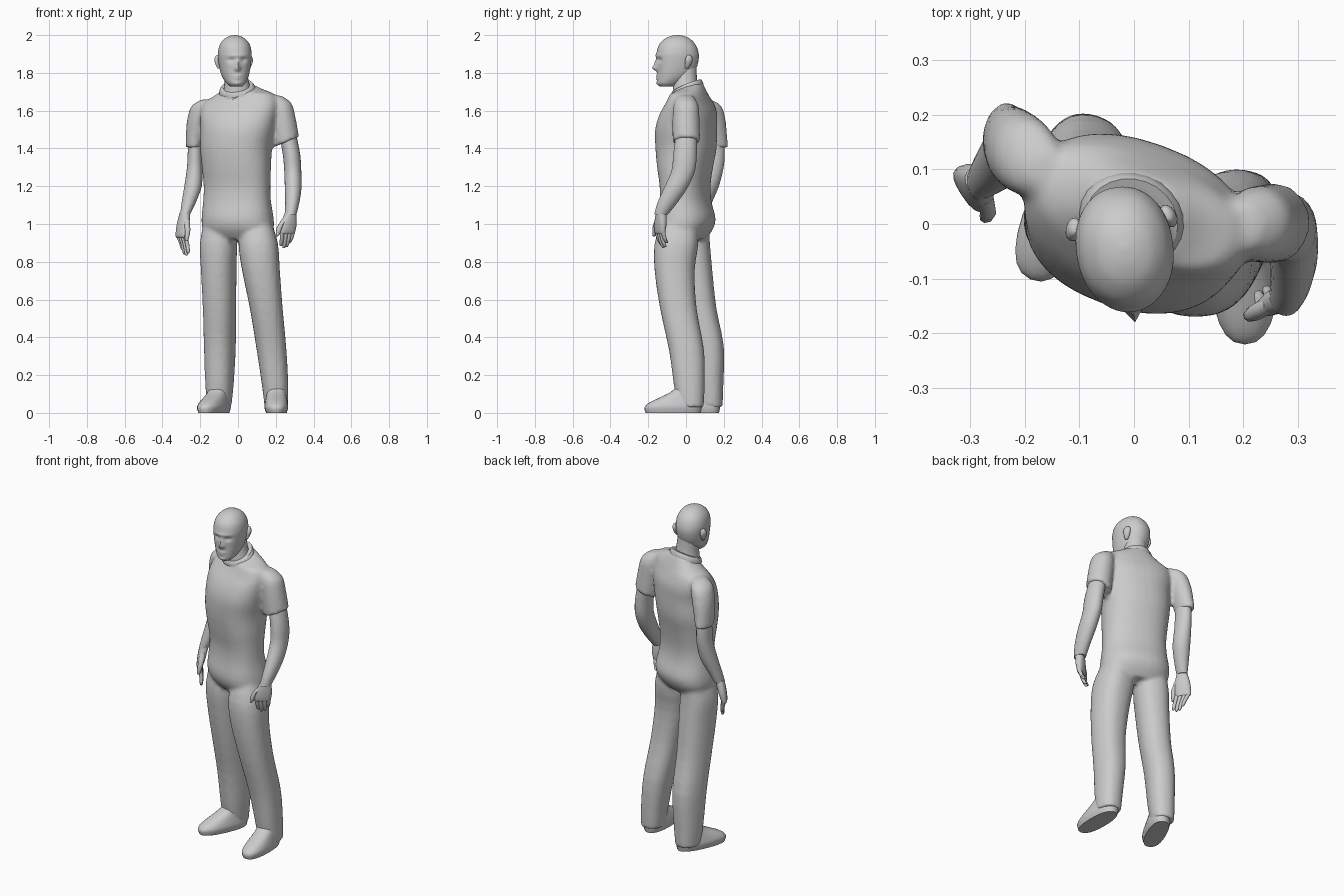
import bpy, bmesh, math
from mathutils import Vector


def spline(a, b, c, d, t):
    return [0.5 * (2 * q + (r - p) * t + (2 * p - 5 * q + 4 * r - s) * t * t
                   + (3 * q - p - 3 * r + s) * t ** 3) for p, q, r, s in zip(a, b, c, d)]


def loft(bm, sections, yaw=0, power=2.0, seg=24, steps=3):
    """Skin of rounded sections: x, y, z, half width, half depth, side tilt, front tilt."""
    s = [list(p) + [0] * (7 - len(p)) for p in sections]
    path = []
    for i in range(len(s) - 1):
        for k in range(steps):
            path.append(spline(s[max(i - 1, 0)], s[i], s[i + 1], s[min(i + 2, len(s) - 1)], k / steps))
    path.append(s[-1])
    ca, sa = math.cos(math.radians(yaw)), math.sin(math.radians(yaw))
    rings = []
    for x, y, z, w, d, tx, ty in path:
        ring = []
        for k in range(seg):
            a = 2 * math.pi * k / seg
            c, n = math.cos(a), math.sin(a)
            u = math.copysign(abs(c) ** (2 / power), c) * w
            v = math.copysign(abs(n) ** (2 / power), n) * d
            ring.append(bm.verts.new((x + u * ca - v * sa, y + u * sa + v * ca, z + tx * u + ty * v)))
        rings.append(ring)
    faces = [bm.faces.new((p[k], p[(k + 1) % seg], q[(k + 1) % seg], q[k]))
             for p, q in zip(rings, rings[1:]) for k in range(seg)]
    faces += [bm.faces.new(rings[0]), bm.faces.new(rings[-1])]
    bmesh.ops.recalc_face_normals(bm, faces=faces)


def finish(bm, name, angle=50):
    me = bpy.data.meshes.new(name)
    bm.to_mesh(me)
    bm.free()
    ob = bpy.data.objects.new(name, me)
    bpy.context.collection.objects.link(ob)
    bpy.ops.object.select_all(action='DESELECT')
    ob.select_set(True)
    bpy.context.view_layer.objects.active = ob
    bpy.ops.object.shade_smooth_by_angle(angle=math.radians(angle))
    return ob


# Shirt and trousers: torso, legs and sleeves fused into one skin
bm = bmesh.new()
loft(bm, [(0, 0, .92, .15, .09), (0, 0, .97, .19, .128), (-.002, .002, 1.03, .193, .143),
          (-.005, -.003, 1.12, .183, .125), (-.005, -.005, 1.2, .18, .122),
          (-.008, -.005, 1.3, .185, .137), (-.01, 0, 1.4, .191, .152), (0, 0, 1.5, .2, .152),
          (.005, .012, 1.58, .21, .137), (.015, .02, 1.64, .205, .107),
          (.028, .02, 1.68, .17, .088, .05), (.015, .015, 1.705, .115, .08, .03, .2),
          (0, .01, 1.72, .088, .075, 0, .35)], yaw=-20, power=2.3, seg=32)
loft(bm, [(.1, -.03, 1.03, .07, .09), (.107, -.05, .9, .104, .116), (.122, -.06, .75, .1, .106),
          (.15, -.04, .55, .087, .097), (.178, .003, .33, .079, .093), (.196, .017, .15, .07, .082),
          (.203, .024, .03, .062, .07)], power=2.3)
loft(bm, [(-.1, .03, 1.03, .07, .09), (-.104, .022, .9, .094, .104), (-.102, .035, .75, .09, .105),
          (-.098, .063, .55, .084, .099), (-.096, .103, .35, .08, .098), (-.098, .115, .15, .072, .083),
          (-.1, .124, .03, .062, .07)], yaw=-20, power=2.3)
loft(bm, [(-.16, .1, 1.66, .03, .03), (-.19, .12, 1.625, .056, .068), (-.212, .135, 1.55, .058, .075),
          (-.226, .147, 1.47, .05, .071), (-.234, .155, 1.405, .043, .068)])
loft(bm, [(.19, -.005, 1.68, .04, .04), (.222, 0, 1.63, .06, .066, .2), (.238, 0, 1.55, .066, .072, .3),
          (.257, .002, 1.435, .066, .073, .4)])
clothes = finish(bm, "shirt_and_trousers")
m = clothes.modifiers.new("fuse", 'REMESH')
m.mode, m.voxel_size, m.use_smooth_shade = 'VOXEL', .011, True
m = clothes.modifiers.new("relax", 'SMOOTH')
m.factor, m.iterations = .5, 5

# Collar band around the neck
bm = bmesh.new()
loft(bm, [(-.002, .008, 1.7, .1, .085, 0, .35), (-.004, .006, 1.718, .095, .083, 0, .4),
          (-.005, .004, 1.73, .086, .078, 0, .45)], yaw=-20)
finish(bm, "collar")

# Shoes: sole outline narrowing up to the ankle
for name, cx, cy, yaw in (("left_shoe", .203, 0, 0), ("right_shoe", -.1, .1, -24)):
    fx, fy = math.sin(math.radians(yaw)), -math.cos(math.radians(yaw))
    bm = bmesh.new()
    prof = [(0, .068, .055, .146), (.03, .068, .063, .152), (.055, .055, .06, .138),
            (.08, .03, .055, .112), (.11, .002, .051, .08), (.15, -.018, .048, .055)]
    loft(bm, [(cx + fx * f, cy + fy * f, z, w, d) for z, f, w, d in prof], yaw=yaw, power=2.4)
    finish(bm, name)

# Bare arms below the sleeves
bm = bmesh.new()
loft(bm, [(-.226, .15, 1.47, .035, .05), (-.228, .15, 1.38, .038, .055), (-.229, .145, 1.3, .041, .054),
          (-.238, .122, 1.2, .046, .052), (-.262, .095, 1.11, .037, .041), (-.28, .078, 1.05, .026, .034)])
finish(bm, "right_arm")
bm = bmesh.new()
loft(bm, [(.262, .002, 1.48, .045, .055), (.283, -.005, 1.37, .046, .062), (.29, -.015, 1.28, .045, .062),
          (.292, -.055, 1.19, .044, .062), (.287, -.1, 1.11, .037, .052), (.278, -.132, 1.05, .031, .036)])
finish(bm, "left_arm")


# Hands: palm, four fingers and a thumb; "side" points towards the thumb
def hand(name, wrist, knuckle, tip, side):
    wrist, knuckle, tip = Vector(wrist), Vector(knuckle), Vector(tip)
    side = Vector((side[0], side[1], 0)).normalized()
    yaw = math.degrees(math.atan2(side.y, side.x))
    bm = bmesh.new()
    mid = wrist.lerp(knuckle, .55)
    loft(bm, [(*wrist, .03, .025), (*mid, .045, .024), (*knuckle, .046, .018),
              (*(knuckle - Vector((0, 0, .012))), .04, .012)], yaw=yaw, power=2.4, seg=16)
    for i, short in enumerate((.012, 0, .006, .028)):
        base = knuckle + side * (.034 - .0225 * i)
        end = tip + side * (.026 - .0175 * i) + Vector((0, 0, short))
        bend = base.lerp(end, .55) + (knuckle - tip).cross(side).normalized() * .004
        loft(bm, [(*base, .012, .012), (*bend, .011, .011), (*base.lerp(end, .92), .009, .009),
                  (*end, .004, .004)], yaw=yaw, seg=8, steps=2)
    root = wrist.lerp(knuckle, .3) + side * .025
    end = wrist.lerp(knuckle, 1.25) + side * .06
    loft(bm, [(*root, .016, .016), (*(root.lerp(end, .5) + side * .01), .015, .015),
              (*root.lerp(end, .9), .011, .011), (*end, .005, .005)], yaw=yaw, seg=8, steps=2)
    finish(bm, name)


hand("right_hand", (-.281, .077, 1.06), (-.3, .062, .94), (-.277, .045, .833), (.55, -.83))
hand("left_hand", (.278, -.132, 1.06), (.262, -.138, .96), (.25, -.115, .872), (-.87, -.5))

# Neck
bm = bmesh.new()
loft(bm, [(-.005, .008, 1.66, .085, .075), (-.004, 0, 1.71, .073, .07), (-.008, -.004, 1.76, .064, .063),
          (-.015, -.005, 1.84, .058, .06)])
finish(bm, "neck")

# Head: lofted skull, then the face pushed in and out with soft bumps
bm = bmesh.new()
outline = [(1.727, -.135, -.06, .03), (1.745, -.152, -.025, .05), (1.78, -.153, .025, .069),
           (1.82, -.154, .053, .08), (1.87, -.157, .067, .087), (1.91, -.155, .066, .088),
           (1.95, -.142, .05, .078), (1.98, -.113, .022, .055), (1.995, -.08, -.01, .028),
           (2.0, -.05, -.04, .006)]
loft(bm, [(0, (f + b) / 2 + .045, z, w, (b - f) / 2) for z, f, b, w in outline],
     power=2.15, seg=56, steps=6)
bumps = [(0, 1.825, -.024, .013, .014), (0, 1.85, -.012, .01, .02), (-.033, 1.868, .012, .017, .011),
         (.033, 1.868, .012, .017, .011), (0, 1.892, -.005, .05, .009), (0, 1.784, -.007, .022, .006),
         (0, 1.771, -.006, .018, .006), (0, 1.742, -.006, .02, .012)]
for v in bm.verts:
    if v.co.y < -.03:
        x, z = v.co.x, v.co.z
        v.co.y += sum(h * math.exp(-((x - bx) / rx) ** 2 - ((z - bz) / rz) ** 2)
                      for bx, bz, h, rx, rz in bumps)
# Ears
for s in (-1, 1):
    loft(bm, [(s * .079, .037, 1.822, .006, .008), (s * .084, .043, 1.84, .011, .016),
              (s * .088, .048, 1.868, .014, .022), (s * .086, .05, 1.888, .01, .015),
              (s * .084, .048, 1.894, .004, .006)], yaw=s * 20, seg=12)
head = finish(bm, "head", 60)
head.location = (-.017, -.045, 0)
head.rotation_euler.z = math.radians(8)
